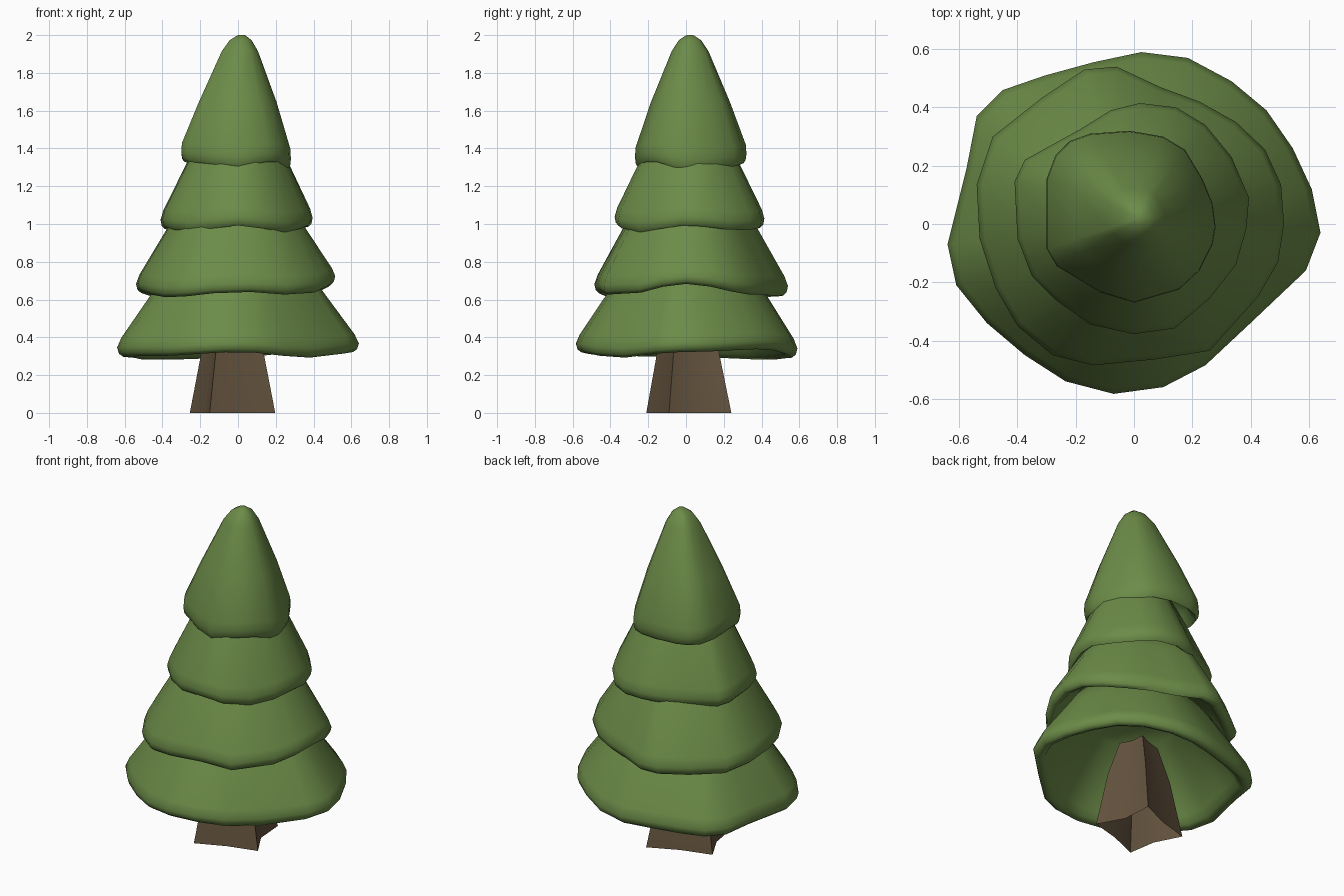
import bpy, bmesh, math

if "Cube" in bpy.data.objects:
    bpy.data.objects.remove(bpy.data.objects["Cube"])


def material(name, rgb):
    m = bpy.data.materials.new(name)
    m.diffuse_color = (*rgb, 1)
    m.use_nodes = True
    m.node_tree.nodes["Principled BSDF"].inputs["Base Color"].default_value = m.diffuse_color
    return m


GREEN = material("foliage_green", (0.15, 0.26, 0.065))
BROWN = material("bark_brown", (0.127, 0.087, 0.048))


def loft(name, rings, mat, sharp_angle, cap_first=True):
    """Skin a stack of equal-length rings, cap the ends, shade by angle."""
    bm = bmesh.new()
    loops = [[bm.verts.new(p) for p in ring] for ring in rings]
    n = len(loops[0])
    for a, b in zip(loops, loops[1:]):
        for i in range(n):
            j = (i + 1) % n
            bm.faces.new((a[i], a[j], b[j], b[i]))
    if cap_first:
        bm.faces.new(loops[0])
    bm.faces.new(loops[-1])
    bmesh.ops.remove_doubles(bm, verts=bm.verts, dist=1e-5)
    bmesh.ops.recalc_face_normals(bm, faces=bm.faces)
    for f in bm.faces:
        f.smooth = True
    for e in bm.edges:
        if len(e.link_faces) == 2 and e.calc_face_angle(0) > math.radians(sharp_angle):
            e.smooth = False
    me = bpy.data.meshes.new(name)
    bm.to_mesh(me)
    bm.free()
    me.materials.append(mat)
    ob = bpy.data.objects.new(name, me)
    bpy.context.collection.objects.link(ob)
    return ob


def wave(heights, x, y):
    """Rim height at a direction, smoothly blended between 8 compass values."""
    t = (math.atan2(y, x) / math.tau % 1) * 8
    i, f = int(t) % 8, t % 1
    f = f * f * (3 - 2 * f)
    return heights[i] * (1 - f) + heights[(i + 1) % 8] * f


def tier(name, outline, heights, profile, centre):
    """Irregular hollow skirt: profile is (scale of outline, height above rim)."""
    mean = sum(heights) / 8
    cx, cy = centre
    rings = []
    for s, h in profile:
        fade = max(0, 1 - h / 0.33)
        rings.append([(cx + (x - cx) * s, cy + (y - cy) * s,
                       mean + h + (wave(heights, x, y) - mean) * fade)
                      for x, y in outline])
    loft(name, rings, GREEN, 75)


# Shared profile pieces: hollow inside (deep or shallow), rounded lip, slope
DEEP = [(0.47, 0.38), (0.85, 0.05), (0.89, 0.01)]
SHALLOW = [(0.55, 0.16), (0.82, 0.06), (0.89, 0.01)]
LIP = [(0.95, -0.008), (0.985, 0.008), (1.0, 0.04)]
SLOPE = [(0.965, 0.09), (0.69, 0.34), (0.52, 0.5)]

# Foliage tiers, bottom to top
tier("bottom_foliage",
     [(.64, -.03), (.61, .12), (.545, .26), (.455, .39), (.335, .49), (.185, .57),
      (.025, .59), (-.14, .555), (-.305, .51), (-.45, .46), (-.54, .37), (-.575, .19),
      (-.64, -.07), (-.61, -.21), (-.505, -.34), (-.375, -.45), (-.235, -.54),
      (-.07, -.583), (.1, -.56), (.245, -.485), (.4, -.34), (.59, -.16)],
     [.33, .345, .30, .29, .305, .31, .33, .30], DEEP + LIP + SLOPE, (0, 0))

tier("lower_middle_foliage",
     [(.515, 0), (.505, .135), (.45, .255), (.35, .35), (.225, .42), (.09, .47),
      (-.06, .54), (-.17, .53), (-.32, .43), (-.485, .3), (-.54, .135), (-.53, -.05),
      (-.475, -.22), (-.4, -.35), (-.28, -.45), (-.14, -.485), (.07, -.465),
      (.26, -.435), (.425, -.25), (.495, -.13)],
     [.69, .635, .63, .62, .65, .62, .65, .63], SHALLOW + LIP + SLOPE, (0, 0.01))

tier("upper_middle_foliage",
     [(.385, -.02), (.395, .09), (.335, .23), (.245, .34), (.145, .4), (.02, .415),
      (-.08, .39), (-.185, .325), (-.375, .22), (-.41, .145), (-.4, -.05),
      (-.35, -.18), (-.27, -.26), (-.15, -.345), (0, -.378), (.14, -.358),
      (.26, -.255), (.35, -.14)],
     [1.0, .975, .99, .97, .99, .97, 1.0, .965],
     SHALLOW + LIP + [(0.965, 0.09), (0.67, 0.34), (0.52, 0.46)], (0.01, 0.01))

tier("top_foliage",
     [(.28, -.01), (.27, .07), (.235, .155), (.175, .255), (.1, .3), (-.015, .32),
      (-.15, .31), (-.22, .285), (-.27, .235), (-.3, .155), (-.3, -.085),
      (-.265, -.145), (-.115, -.235), (0, -.27), (.155, -.225), (.225, -.16),
      (.27, -.07)],
     [1.30, 1.31, 1.33, 1.33, 1.35, 1.33, 1.31, 1.34],
     SHALLOW + LIP + [(0.99, 0.09), (0.71, 0.32), (0.33, 0.59), (0.2, 0.648),
                      (0.07, 0.674), (0, 0.676)], (0.02, 0.02))

# Trunk: tapered four-pointed root flare, open underneath
corners = [(-.15, -.21), (.197, -.09), (.10, .24), (-.255, .11)]
notches = [.92, .8, .92, .85]
cx, cy = -0.03, 0.0
star = []
for (ax, ay), (bx, by), k in zip(corners, corners[1:] + corners[:1], notches):
    star += [(ax, ay), (cx + ((ax + bx) / 2 - cx) * k, cy + ((ay + by) / 2 - cy) * k)]
loft("trunk", [[(cx + (x - cx) * s, cy + (y - cy) * s, z) for x, y in star]
               for s, z in ((1, 0), (0.72, 0.33), (0.44, 0.54))], BROWN, 40, False)
